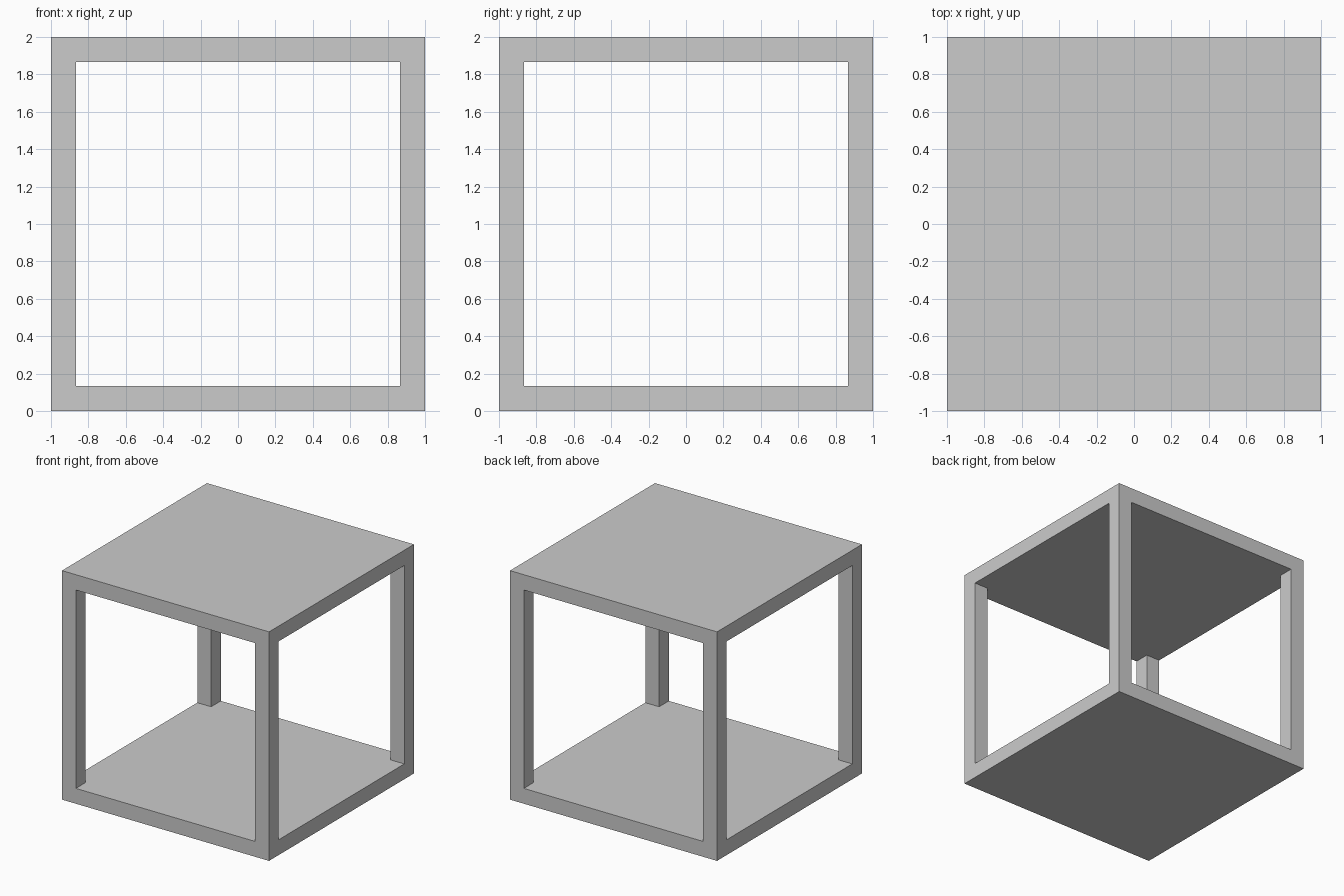
import bpy
import bmesh

if "Cube" in bpy.data.objects:
    bpy.data.objects.remove(bpy.data.objects["Cube"])

T = 0.134          # thickness of slabs and posts
IN, OUT = 1 - T, 1.2


def mesh_object(name, bm):
    bmesh.ops.recalc_face_normals(bm, faces=bm.faces)
    mesh = bpy.data.meshes.new(name)
    bm.to_mesh(mesh)
    bm.free()
    obj = bpy.data.objects.new(name, mesh)
    bpy.context.collection.objects.link(obj)
    return obj


# Solid block
bm = bmesh.new()
bmesh.ops.create_cube(bm, size=2)
bmesh.ops.translate(bm, verts=bm.verts, vec=(0, 0, 1))
frame = mesh_object("open_cube_frame", bm)

# Plus-shaped cutter: opens all four sides, leaves floor, roof and corner posts
quarter = [(OUT, -IN), (OUT, IN), (IN, IN)]
outline = []
for _ in range(4):
    outline += quarter
    quarter = [(-y, x) for x, y in quarter]
bm = bmesh.new()
base = bm.faces.new([bm.verts.new((x, y, T)) for x, y in outline])
top = bmesh.ops.extrude_face_region(bm, geom=[base], use_keep_orig=True)["geom"]
bmesh.ops.translate(bm, verts=[v for v in top if isinstance(v, bmesh.types.BMVert)],
                    vec=(0, 0, 2 - 2 * T))
cutter = mesh_object("opening_cutter", bm)
cutter.hide_render = True

# Cut the openings and drop the cutter
cut = frame.modifiers.new("openings", 'BOOLEAN')
cut.operation = 'DIFFERENCE'
cut.solver = 'EXACT'
cut.object = cutter
bpy.context.view_layer.objects.active = frame
frame.select_set(True)
bpy.ops.object.modifier_apply(modifier=cut.name)
bpy.data.objects.remove(cutter)
